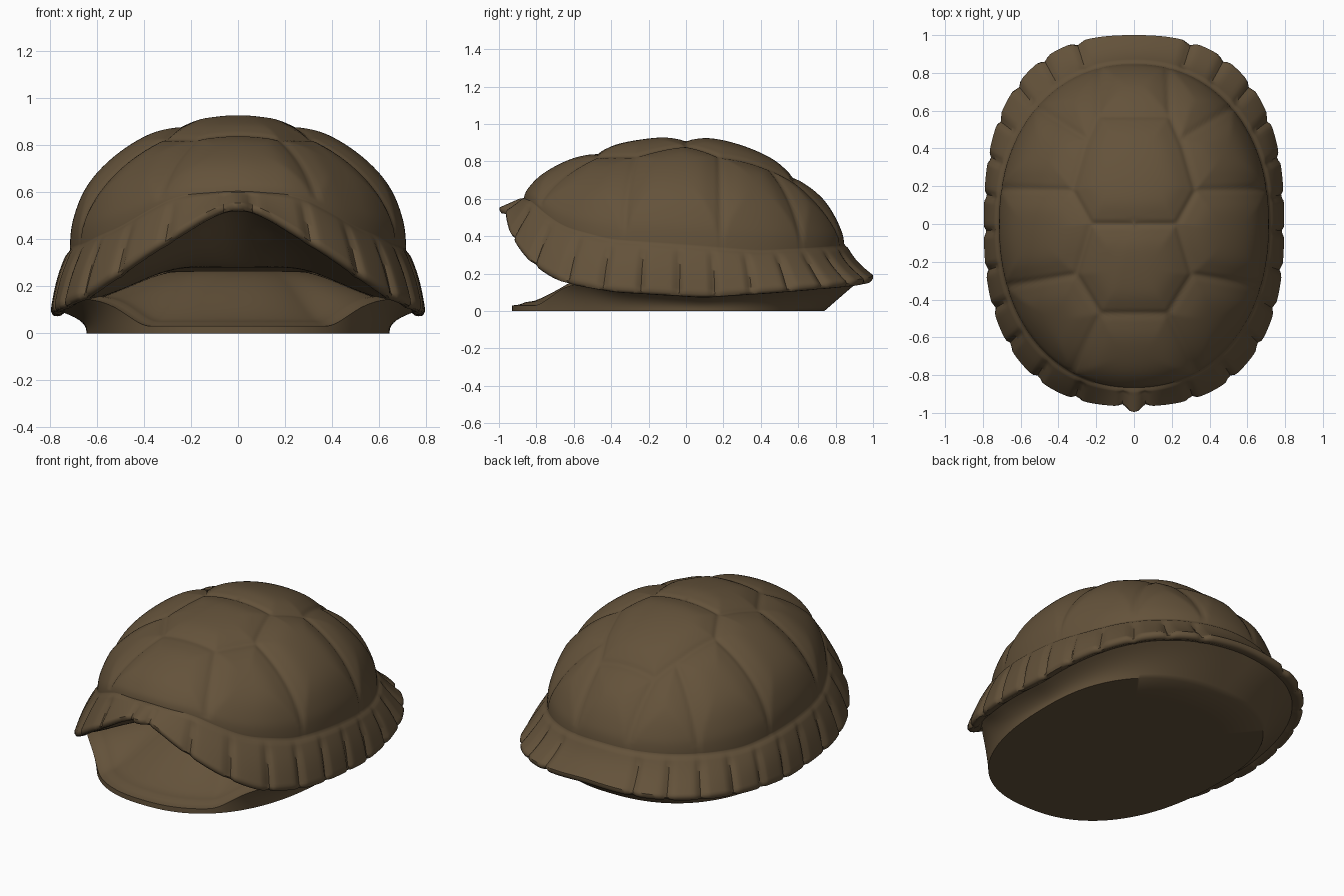
import bpy, bmesh, math
from mathutils import Vector

if "Cube" in bpy.data.objects:
    bpy.data.objects.remove(bpy.data.objects["Cube"])

SIDES = 288
brown = bpy.data.materials.new("shell_brown")
brown.use_nodes = True
colour = (0.127, 0.085, 0.043, 1)
brown.diffuse_color = colour
brown.node_tree.nodes["Principled BSDF"].inputs["Base Color"].default_value = colour
brown.node_tree.nodes["Principled BSDF"].inputs["Roughness"].default_value = 0.8


def smooth(a, b, v):
    u = min(1, max(0, (v - a) / (b - a)))
    return u * u * (3 - 2 * u)


def linear(points, v):
    for (a, p), (b, q) in zip(points, points[1:]):
        if v <= b:
            return p + (q - p) * (v - a) / (b - a)
    return points[-1][1]


def height(points, phi):
    # softened interpolation, mirrored past the front and back
    total = 0
    for k in range(-3, 4):
        v = abs(phi + k * 0.025)
        total += linear(points, min(v, 2 * math.pi - v))
    return total / 7


def fold(phi):
    return min(phi, 2 * math.pi - phi)


def outline(phi, wide, front, back, power):
    # superellipse radius; phi runs from the front (0) to the back (pi)
    s, c = math.sin(phi), math.cos(phi)
    r = (abs(s / wide) ** power + abs(c / (front if c > 0 else back)) ** power) ** (-1 / power)
    return r * s, -r * c


EDGE_Z = [(0, .61), (.3, .59), (.66, .45), (1.02, .38), (1.57, .35), (2.1, .32), (3.15, .36)]
RIM_Z = [(0, .565), (.1, .54), (.2, .48), (.36, .39), (.56, .275), (.76, .185),
         (1.08, .135), (1.7, .105), (2.15, .13), (2.5, .155), (3.15, .195)]
MARGINS = [.06, .32, .56, .8, 1.03, 1.27, 1.52, 1.76, 2.0, 2.23, 2.44, 2.64, 2.84]

# Seams between the scutes, for one half
SPINE = [(.33, -.78), (.18, -.48), (.31, -.27), (.23, 0), (.33, .18), (.26, .42), (.19, .58), (.18, .86)]
BRANCHES = [[(0, -.48), (.18, -.48)], [(0, 0), (.23, 0)], [(0, .58), (.19, .58)],
            [(.31, -.27), (.74, -.34)], [(.33, .18), (.74, .19)], [(.26, .46), (.58, .66)]]
SEAMS = [(Vector(a), Vector(b)) for line in [SPINE] + BRANCHES for a, b in zip(line, line[1:])]


def seam_distance(x, y):
    p = Vector((abs(x), y))
    best = 1
    for a, b in SEAMS:
        d = b - a
        u = min(1, max(0, (p - a).dot(d) / d.dot(d)))
        best = min(best, (p - a - d * u).length)
    return best


def edge(phi):
    return Vector((*outline(phi, .725, .875, .855, 2.15), height(EDGE_Z, fold(phi))))


def margin_groove(phi):
    d = min(abs(fold(phi) - m) for m in MARGINS)
    return math.exp(-(d / .022) ** 2)


def rim(phi, detail=1):
    x, y = outline(phi, .795, .965, 1.0, 2.5)
    g = 1 + detail * (.032 * math.exp(-(fold(phi) / .05) ** 2) - .018 * margin_groove(phi))
    return Vector((x * g, y * g, height(RIM_Z, fold(phi))))


def dome(t, phi):
    e = edge(phi)
    x, y = e.x * t, e.y * t
    q = .53 + .18 * math.cos(phi) ** 2
    z = e.z + (.917 - e.z) * max(0, 1 - t * t) ** q
    d = min(seam_distance(x, y), (1 - t) * .8 + .01)
    lift = .02 * (1 - math.exp(-(d / .08) ** 2)) - .009 * math.exp(-(d / .018) ** 2) - .003
    centre = Vector((0, 0, .35))
    p = Vector((x, y, z))
    return p + (p - centre).normalized() * lift


def band(s, phi):
    # marginal plates, straight in front and flaring at the back
    e, r = edge(phi), rim(phi)
    p = e.lerp(r, s)
    f = fold(phi)
    swell = math.sin(math.pi * s) * (.01 * smooth(.1, .8, f) - .025 * smooth(2.0, 2.9, f))
    out = Vector((e.x, e.y, .35)).normalized()
    groove = .011 * margin_groove(phi) * smooth(0, .35, s) + .012 * math.exp(-(s / .06) ** 2)
    return p + out * (swell - groove)


def lip(k, drop, phi, detail=1):
    r = rim(phi, detail)
    return Vector((r.x * k, r.y * k, r.z - drop))


def roof(k, phi):
    # underside of the upper shell, sloping back to meet the floor
    p = lip(.93, .02, phi, 0)
    return Vector((p.x * k, p.y * k, p.z + (.28 - p.z) * smooth(0, .65, 1 - k)))


def floor_edge(phi):
    x, y = outline(phi, .645, .93, .74, 2.35)
    return Vector((x, y, 0))


def wall_top(phi):
    # flat lip in front, rising to meet the upper shell at sides and back
    low = floor_edge(phi) + Vector((0, 0, .03))
    return low.lerp(lip(.94, .018, phi, 0), smooth(.43, .93, fold(phi)))


def wall(s, phi):
    # upright at the sides, sloping at the back
    p = floor_edge(phi).lerp(wall_top(phi), s)
    q = floor_edge(phi).lerp(wall_top(phi), s ** 2.5)
    side = math.sin(phi) ** 2
    return Vector((p.x + (q.x - p.x) * side, p.y + (q.y - p.y) * side, p.z))


def bowl(k, phi):
    p = wall_top(phi)
    rise = smooth(0, .65, 1 - k)
    step = .008 * math.exp(-((k - .92) / .03) ** 2)
    return Vector((p.x * k, p.y * k, p.z + (.265 - p.z) * rise + step))


def loft(name, rings):
    """Skin a list of closed ring functions and cap both ends with a fan."""
    bm = bmesh.new()
    rows = [[bm.verts.new(f(2 * math.pi * i / SIDES)) for i in range(SIDES)] for f in rings]
    for a, b in zip(rows, rows[1:]):
        for i in range(SIDES):
            j = (i + 1) % SIDES
            bm.faces.new((a[i], a[j], b[j], b[i]))
    for row in (rows[0], rows[-1]):
        pole = bm.verts.new(sum((v.co for v in row), Vector()) / SIDES)
        for i in range(SIDES):
            bm.faces.new((row[i], row[(i + 1) % SIDES], pole))
    bmesh.ops.recalc_face_normals(bm, faces=bm.faces)
    mesh = bpy.data.meshes.new(name)
    bm.to_mesh(mesh)
    bm.free()
    obj = bpy.data.objects.new(name, mesh)
    bpy.context.collection.objects.link(obj)
    mesh.materials.append(brown)
    bpy.ops.object.select_all(action='DESELECT')
    obj.select_set(True)
    bpy.context.view_layer.objects.active = obj
    bpy.ops.object.shade_smooth_by_angle(angle=math.radians(50))


# Upper shell: scuted dome, marginal band, rolled rim, hollow underside
N = 84
upper = [lambda p, t=math.sin(math.pi / 2 * i / N): dome(t, p) for i in range(1, N + 1)]
upper += [lambda p, s=i / 18: band(s, p) for i in range(1, 19)]
upper += [lambda p, k=k, d=d: lip(k, d, p) for k, d in ((1, .018), (.99, .032), (.97, .035))]
upper += [lambda p, k=1 - i / 30: roof(k, p) for i in range(30)]
loft("upper_shell", upper)

# Lower shell: flat belly, side wall, shallow bowl floor
lower = [lambda p, k=k: floor_edge(p) * k for k in (.3, .7, 1)]
lower += [lambda p, s=i / 8: wall(s, p) for i in range(1, 9)]
lower += [lambda p, k=1 - i / 40: bowl(k, p) for i in range(1, 40)]
loft("lower_shell", lower)
